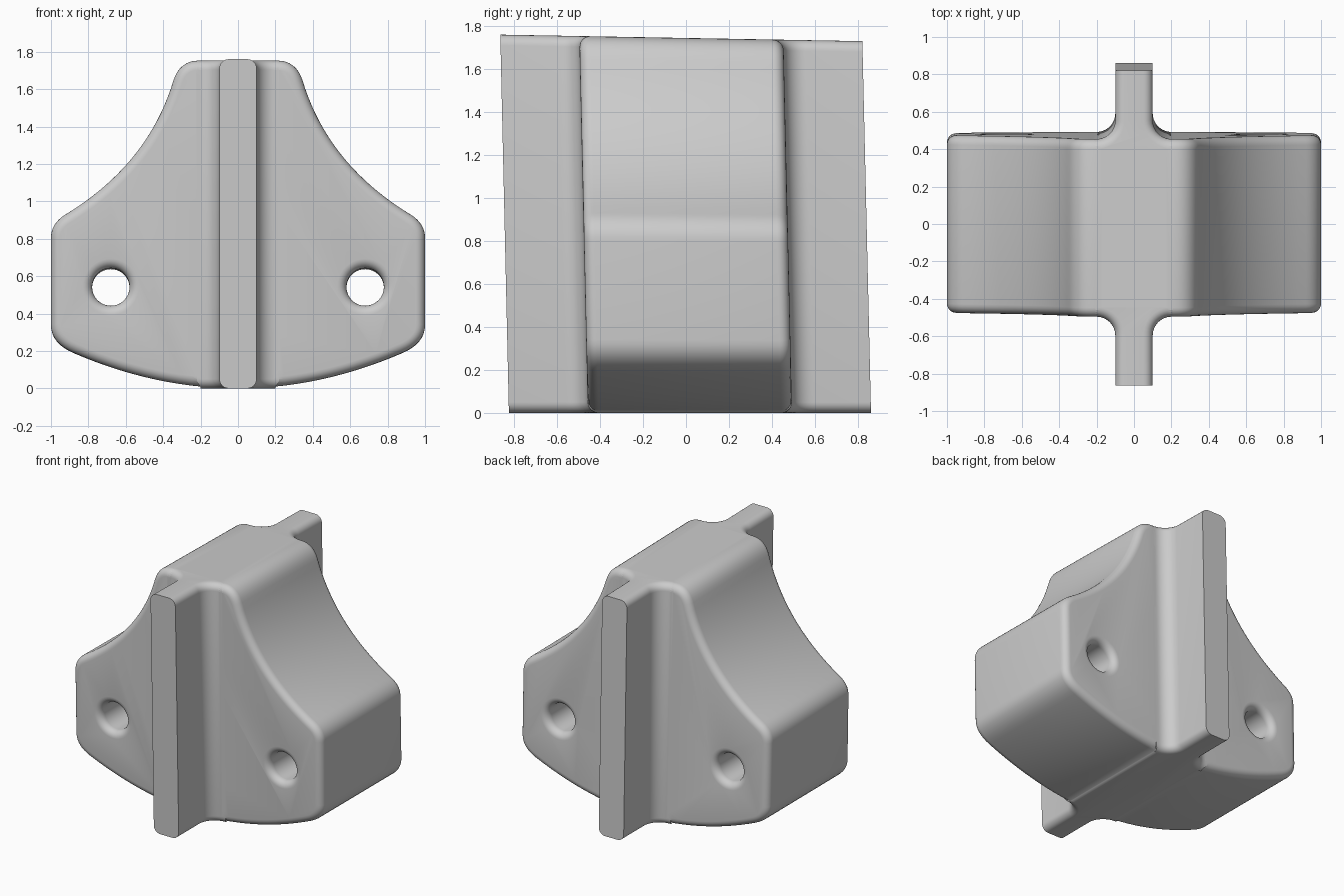
import bpy, bmesh
from math import sin, cos, pi, sqrt

if "Cube" in bpy.data.objects:
    bpy.data.objects.remove(bpy.data.objects["Cube"])

HALF, END, TOP, R = 0.475, 0.8425, 1.745, 0.05   # body half depth, rib end, height, edge rounding
STEPS = [i * pi / 2 / 6 for i in range(7)]


def loft(name, rings):
    """Closed solid skinned over equal-length rings of points."""
    bm = bmesh.new()
    vr = [[bm.verts.new(p) for p in ring] for ring in rings]
    n = len(vr[0])
    for a, b in zip(vr, vr[1:]):
        for i in range(n):
            bm.faces.new((a[i], a[(i + 1) % n], b[(i + 1) % n], b[i]))
    bm.faces.new(vr[0])
    bm.faces.new(vr[-1])
    bmesh.ops.recalc_face_normals(bm, faces=bm.faces)
    me = bpy.data.meshes.new(name)
    bm.to_mesh(me)
    bm.free()
    ob = bpy.data.objects.new(name, me)
    bpy.context.collection.objects.link(ob)
    return ob


def bez(a, c, b, n):
    """Quadratic curve from a to b, last point left out."""
    return [tuple((1 - t) ** 2 * p + 2 * t * (1 - t) * q + t * t * s
                  for p, q, s in zip(a, c, b)) for t in [i / n for i in range(n)]]


def inset(pts, d):
    out, n = [], len(pts)
    for i, (x, z) in enumerate(pts):
        (x0, z0), (x1, z1) = pts[i - 1], pts[(i + 1) % n]
        l = sqrt((x1 - x0) ** 2 + (z1 - z0) ** 2)
        out.append((x - (z1 - z0) / l * d, z + (x1 - x0) / l * d))
    return out


# Body profile: curved base, rounded shoulders, concave flanks, flat top
half = bez((0, 0), (0.44, 0), (0.88, 0.19), 14)
half += bez((0.88, 0.19), (1, 0.242), (1, 0.34), 8)
half += bez((1, 0.34), (1, 0.57), (1, 0.80), 2)
half += bez((1, 0.80), (1, 0.88), (0.92, 0.927), 8)
half += bez((0.92, 0.927), (0.479, 1.195), (0.345, 1.64), 20)
half += bez((0.345, 1.64), (0.31, TOP), (0.21, TOP), 8)
half += [(0.21, TOP), (0.1, TOP)]
profile = half + [(-x, z) for x, z in reversed(half[1:])]

levels = [(HALF - R + R * sin(a), R * (1 - cos(a))) for a in STEPS]
levels = [(-y, d) for y, d in reversed(levels)] + levels
body = loft("bracket_body", [[(x, y, z) for x, z in inset(profile, d)] for y, d in levels])


# Ribs: cross-shaped plan with fillets, rounded at top and bottom rims
def plan(d, z):
    q = [(0.22 - d, HALF - d)]
    for i in range(11):
        a = 1.5 * pi - i / 10 * pi / 2
        q.append((0.2 + (0.1 + d) * cos(a), HALF + 0.1 + (0.1 + d) * sin(a)))
    q.append((0.1 - d, END))
    left = [(-x, y) for x, y in reversed(q)]
    ring = q + left
    return [(x, y, z) for x, y in ring + [(-x, -y) for x, y in ring]]


low = [(R - R * sin(a), R - R * cos(a)) for a in STEPS]
rings = [plan(d, z) for d, z in low] + [plan(d, TOP - z) for d, z in reversed(low)]
ribs = loft("ribs", rings)


# Bolt holes with softly flared mouths
def hole(x):
    lv = [(HALF - R + R * sin(a), 0.1 + R * (1 - cos(a))) for a in STEPS] + [(0.6, 0.15)]
    lv = [(-y, r) for y, r in reversed(lv)] + lv
    return loft("hole_cutter", [[(x + r * cos(k * pi / 20), y, 0.54 + r * sin(k * pi / 20))
                                 for k in range(40)] for y, r in lv])


bpy.context.view_layer.objects.active = body
body.select_set(True)
for tool, op in ((ribs, 'UNION'), (hole(-0.68), 'DIFFERENCE'), (hole(0.68), 'DIFFERENCE')):
    m = body.modifiers.new("join", 'BOOLEAN')
    m.operation, m.object, m.solver = op, tool, 'EXACT'
    bpy.ops.object.modifier_apply(modifier=m.name)
    bpy.data.objects.remove(tool)

# Slight lean of the whole piece
for v in body.data.vertices:
    x, y, z = v.co
    v.co = (x, y - 0.023 * (z - 0.8), z - 0.018 * y * z / TOP)

bpy.ops.object.shade_smooth_by_angle(angle=0.6)
